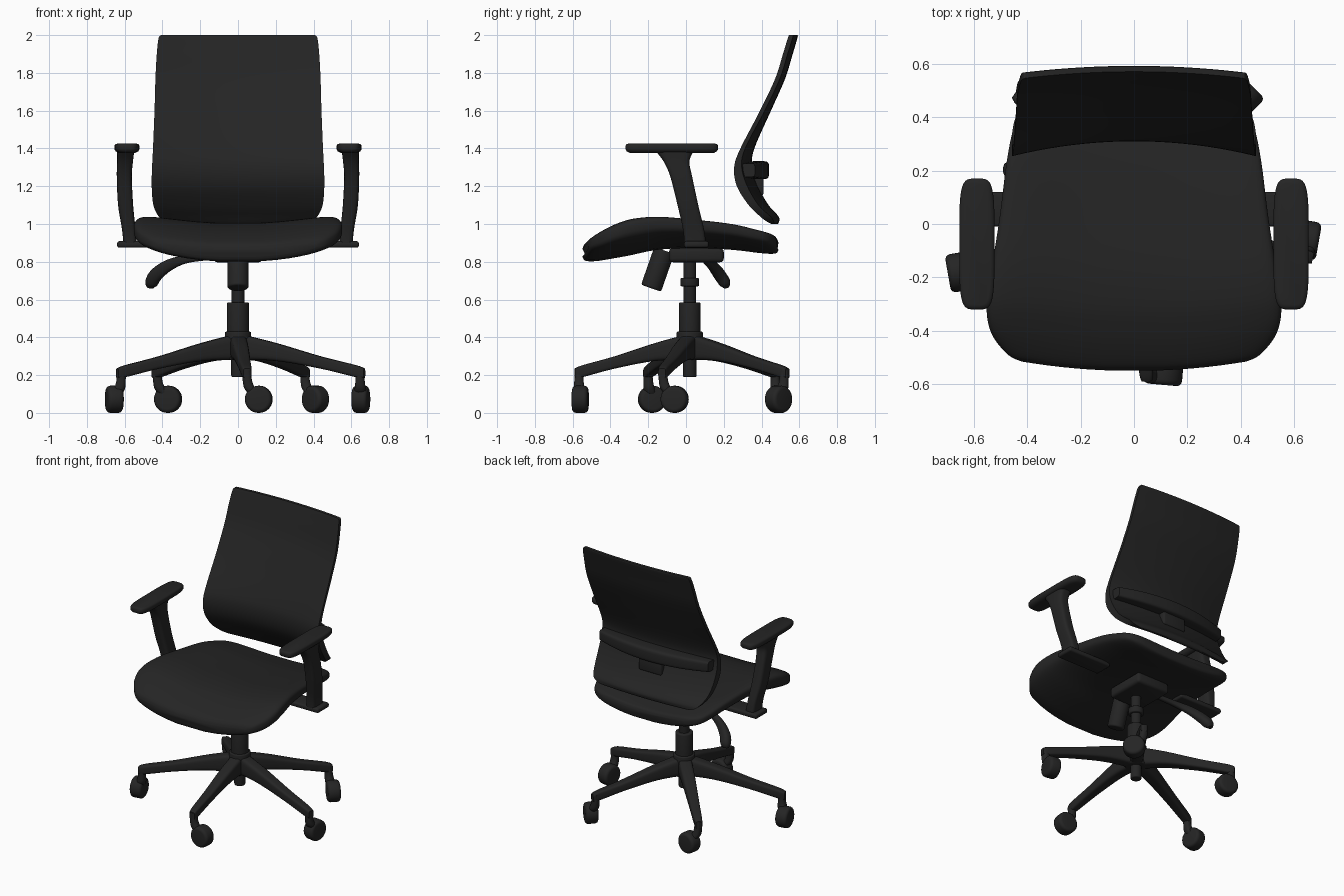
import bpy, bmesh, math
from mathutils import Vector, Matrix

if "Cube" in bpy.data.objects:
    bpy.data.objects.remove(bpy.data.objects["Cube"])

MAT = bpy.data.materials.new("charcoal black")
MAT.diffuse_color = (0.018, 0.018, 0.018, 1)
MAT.use_nodes = True
MAT.node_tree.nodes["Principled BSDF"].inputs["Base Color"].default_value = MAT.diffuse_color


def finish(name, bm, angle=40):
    bmesh.ops.recalc_face_normals(bm, faces=bm.faces)
    me = bpy.data.meshes.new(name)
    bm.to_mesh(me)
    bm.free()
    ob = bpy.data.objects.new(name, me)
    bpy.context.collection.objects.link(ob)
    me.materials.append(MAT)
    bpy.ops.object.select_all(action='DESELECT')
    ob.select_set(True)
    bpy.context.view_layer.objects.active = ob
    bpy.ops.object.shade_smooth_by_angle(angle=math.radians(angle))
    return ob


def smooth_rows(rows, n=5):
    """Catmull-Rom interpolation of rows of numbers."""
    out = []
    for i in range(len(rows) - 1):
        p = [rows[max(i - 1, 0)], rows[i], rows[i + 1], rows[min(i + 2, len(rows) - 1)]]
        for k in range(n):
            t = k / n
            out.append([0.5 * (2 * b + (c - a) * t + (2 * a - 5 * b + 4 * c - d) * t * t
                               + (3 * b - a - 3 * c + d) * t ** 3) for a, b, c, d in zip(*p)])
    return out + [list(rows[-1])]


def loft(name, rings, angle=40):
    bm = bmesh.new()
    vs = [[bm.verts.new(p) for p in r] for r in rings]
    n = len(vs[0])
    for a, b in zip(vs, vs[1:]):
        for i in range(n):
            bm.faces.new((a[i], a[(i + 1) % n], b[(i + 1) % n], b[i]))
    bm.faces.new(vs[0])
    bm.faces.new(vs[-1])
    return finish(name, bm, angle)


def oval(n, e):
    """Unit superellipse points; small e gives a boxier outline."""
    f = lambda v: math.copysign(abs(v) ** e, v)
    return [(f(math.cos(2 * math.pi * (i + .5) / n)), f(math.sin(2 * math.pi * (i + .5) / n))) for i in range(n)]


def box(name, loc, size, bevel=0.012):
    bm = bmesh.new()
    bmesh.ops.create_cube(bm, size=1, matrix=Matrix.Translation(loc) @ Matrix.Diagonal((*size, 1)))
    bmesh.ops.bevel(bm, geom=bm.edges[:], offset=bevel, segments=3, affect='EDGES', profile=0.5)
    return finish(name, bm)


def rod(name, a, b, r, bevel=0.008):
    a, b = Vector(a), Vector(b)
    d = b - a
    m = Matrix.Translation((a + b) / 2) @ d.to_track_quat('Z', 'Y').to_matrix().to_4x4()
    bm = bmesh.new()
    bmesh.ops.create_cone(bm, cap_ends=True, segments=32, radius1=r, radius2=r, depth=d.length, matrix=m)
    rims = [e for e in bm.edges if any(len(f.verts) > 4 for f in e.link_faces)]
    bmesh.ops.bevel(bm, geom=rims, offset=bevel, segments=4, affect='EDGES', profile=0.5)
    return finish(name, bm)


# Seat cushion: y, bottom z, top z, half width
rows = [(-.55, .825, .865, .42), (-.535, .803, .895, .47), (-.48, .80, .93, .525), (-.40, .812, .965, .55),
        (-.30, .83, .993, .548), (-.15, .86, 1.003, .528), (.05, .87, .99, .50), (.25, .86, .97, .475),
        (.38, .845, .945, .45), (.45, .84, .93, .42), (.48, .845, .92, .37), (.49, .86, .90, .32)]
rings = []
for y, zb, zt, w in smooth_rows(rows):
    ring = []
    for cx, sz in oval(48, 0.55):
        x = w * cx
        q = (x / .5) ** 2
        ring.append((x, y + .05 * q * max(0, min(1, -y / .5)) - .03 * q * max(0, (y - .2) / .3),
                     (zb + zt) / 2 + (zt - zb) / 2 * sz + .06 * q))
    rings.append(ring)
loft("seat", rings, 60)

# Curved backrest: z, front y at sides, bow, thickness, half width
rows = [(1.0, .44, .03, .015, .34), (1.012, .418, .04, .035, .385), (1.04, .385, .05, .055, .42),
        (1.10, .33, .055, .052, .448), (1.2, .27, .055, .055, .457), (1.3, .255, .055, .04, .455),
        (1.4, .287, .05, .025, .45), (1.6, .39, .035, .025, .442), (1.77, .47, .03, .025, .437),
        (1.9, .51, .03, .025, .43), (1.985, .535, .03, .025, .42), (2.0, .54, .03, .02, .405)]
rings = []
for z, y, bow, th, w in smooth_rows(rows):
    xs = [w * (i / 10 - 1) for i in range(21)]
    arc = lambda x: y + bow * (1 - (x / .455) ** 2)
    rings.append([(x, arc(x), z) for x in xs] + [(x, arc(x) + th, z) for x in reversed(xs)])
loft("backrest", rings, 50)

# Lumbar support band behind the backrest
rings = []
for i in range(21):
    k = i / 10 - 1
    y, h = .385 - .055 * k * k, .048 - .012 * k * k
    rings.append([(.43 * k, y + (.055 - .02 * k * k) * a, 1.285 + h * b) for a, b in oval(20, 0.4)])
loft("lumbar_support", rings)
box("lumbar_latch", (0, .38, 1.20), (.18, .06, .10))

# Armrests, both sides
for side, s in (("right", 1), ("left", -1)):
    pad = []
    for z, inset in ((1.377, .02), (1.385, .006), (1.395, 0), (1.415, 0), (1.422, .005), (1.426, .016)):
        pad.append([(s * .588 + (.066 - inset) * a, -.075 + (.245 - inset) * b, z) for a, b in oval(40, 0.45)])
    loft(side + "_arm_pad", pad)
    post = [(.88, .57, .05, .036, .058), (.97, .578, .04, .036, .056), (1.1, .595, .01, .04, .055),
            (1.25, .602, -.025, .04, .058), (1.33, .598, -.05, .042, .068), (1.385, .595, -.06, .046, .10)]
    loft(side + "_arm_post", [[(s * (x + w * a), y + d * b, z) for a, b in oval(28, 0.5)]
                              for z, x, y, w, d in smooth_rows(post)])
    box(side + "_arm_bracket", (s * .47, .055, .892), (.34, .13, .034))

# Tilt mechanism, tension knob and gas column
box("mechanism", (0, .055, .835), (.26, .29, .075), .02)
rod("tension_knob", (0, -.185, .66), (0, -.115, .86), .056, .012)
C = Vector((0, .02, 0))
for name, z0, z1, r in (("column_pin", .19, .36, .036), ("column_sleeve", .34, .585, .058),
                        ("gas_piston", .56, .84, .034), ("column_collar", .67, .715, .05)):
    rod(name, C + Vector((0, 0, z0)), C + Vector((0, 0, z1)), r)
rod("hub", C + Vector((0, 0, .28)), C + Vector((0, 0, .43)), .07)

# Height lever: x, y, z, half thickness, half height
lever = [(-.08, .08, .83, .015, .015), (-.26, .10, .815, .018, .02), (-.36, .135, .785, .022, .03),
         (-.43, .175, .735, .03, .036), (-.458, .205, .69, .03, .034), (-.465, .215, .663, .014, .018)]
path = smooth_rows(lever)
rings = []
for i, (x, y, z, h, w) in enumerate(path):
    d = (Vector(path[min(i + 1, len(path) - 1)][:3]) - Vector(path[max(i - 1, 0)][:3])).normalized()
    u = d.cross(Vector((0, 1, 0))).normalized()
    v = d.cross(u)
    rings.append([Vector((x, y, z)) + u * w * a + v * h * b for a, b in oval(16, 0.8)])
loft("height_lever", rings)

# Five-star base: wheel x, y and axle angle of each caster
casters = [(-.655, -.18, 10), (.11, -.56, 85), (.65, -.06, -10), (.41, .49, 45), (-.37, .49, 80)]
for i, (wx, wy, ax) in enumerate(casters):
    a = math.radians(202 + 72 * i)
    end = C + Vector((.69 * math.cos(a), .61 * math.sin(a), 0))
    d = end - C
    n = Vector((-d.y, d.x, 0)).normalized()
    leg = [(0, .42, .28, .045), (.3, .37, .275, .042), (.65, .30, .235, .034), (.93, .253, .19, .027),
           (1.0, .235, .185, .02)]
    loft(f"base_leg_{i + 1}", [[C + d * t + n * w * p + Vector((0, 0, (zt + zb) / 2 + (zt - zb) / 2 * q))
                               for p, q in oval(20, 0.45)] for t, zt, zb, w in smooth_rows(leg)])
    # caster fork sweeping from leg tip to the wheel
    wheel = Vector((wx, wy, 0))
    tip = C + d * .965
    fork = [(0, .23, .024), (.05, .17, .025), (.3, .125, .03), (.9, .085, .03)]
    loft(f"caster_fork_{i + 1}", [[tip.lerp(wheel, t) + Vector((r * p, r * q, z)) for p, q in oval(16, 0.8)]
                                 for t, z, r in smooth_rows(fork)])
    r = math.radians(ax)
    axle = Vector((math.cos(r), math.sin(r), 0)) * .042
    hub = wheel + Vector((0, 0, .072))
    rod(f"caster_wheel_{i + 1}", hub - axle, hub + axle, .072, .02)
